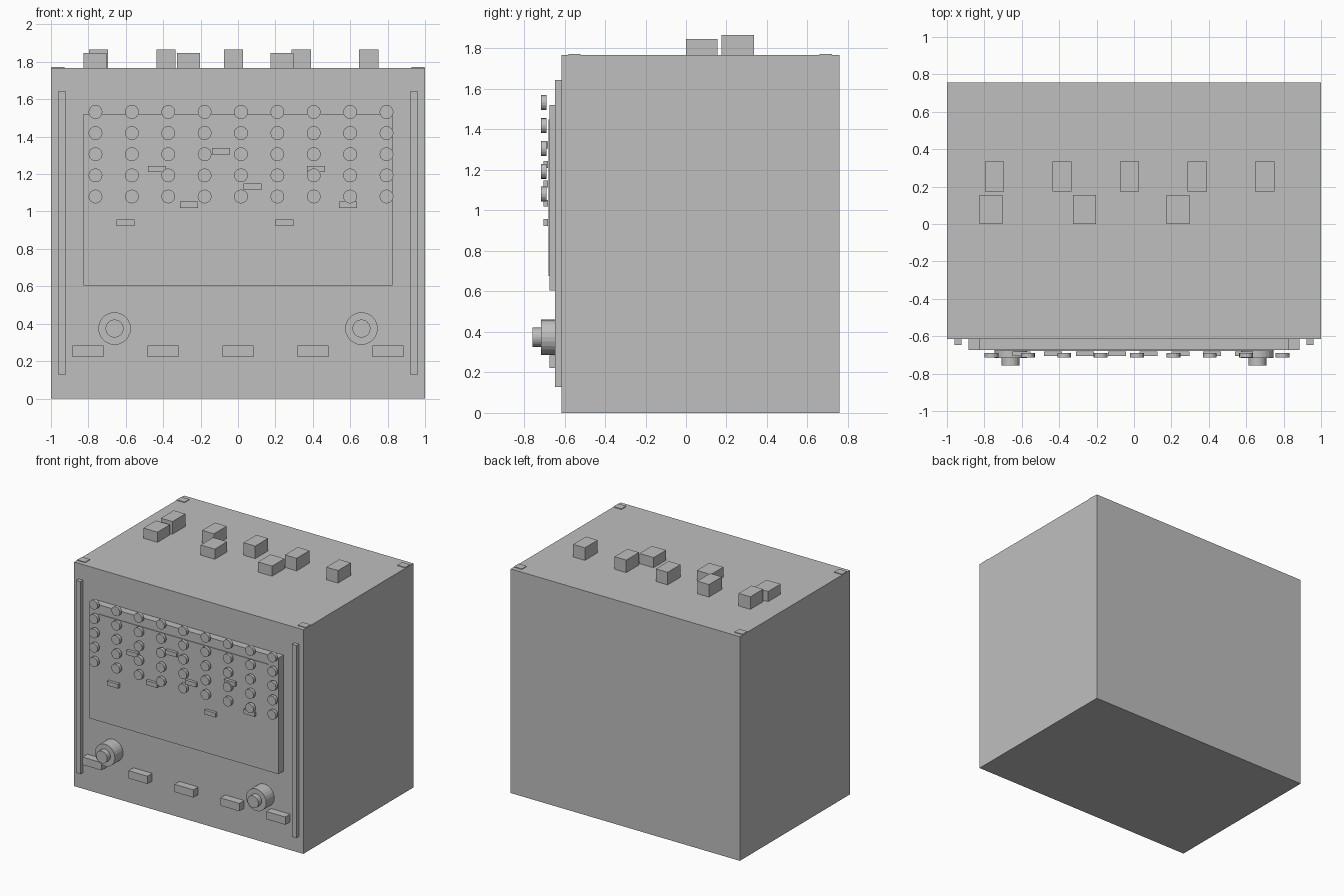
import bpy
import bmesh
from mathutils import Matrix, Vector

old = bpy.data.objects.get("Cube")
if old:
    bpy.data.objects.remove(old, do_unlink=True)

# Single plain colour
grey = bpy.data.materials.new("plain grey")
grey.use_nodes = True
grey.diffuse_color = (0.52, 0.52, 0.52, 1)
grey.node_tree.nodes["Principled BSDF"].inputs["Base Color"].default_value = grey.diffuse_color

BODY_TOP = 1.768
BODY_FRONT = -0.614
BODY_BACK = 0.757
PANEL_FRONT = -0.674


def finish(name, bm):
    mesh = bpy.data.meshes.new(name)
    bm.to_mesh(mesh)
    bm.free()
    mesh.materials.append(grey)
    obj = bpy.data.objects.new(name, mesh)
    bpy.context.collection.objects.link(obj)
    return obj


def box(name, x, y, z):
    """Box from (min, max) pairs on each axis."""
    bm = bmesh.new()
    low, high = (Vector(v) for v in zip(x, y, z))
    size = high - low
    bmesh.ops.create_cube(bm, size=1, matrix=Matrix.Translation((low + high) / 2)
                          @ Matrix.Diagonal((*size, 1)))
    return finish(name, bm)


def disc(name, x, z, radius, front, back, sides):
    """Cylinder whose axis runs front to back."""
    bm = bmesh.new()
    place = Matrix.Translation((x, (front + back) / 2, z)) @ Matrix.Rotation(1.5707963, 4, "X")
    bmesh.ops.create_cone(bm, cap_ends=True, segments=sides, radius1=radius,
                          radius2=radius, depth=back - front, matrix=place)
    return finish(name, bm)


def span(centre, width):
    return (centre - width / 2, centre + width / 2)


# Cabinet and front panel with a thin raised sheet
box("cabinet", (-1, 1), (BODY_FRONT, BODY_BACK), (0, BODY_TOP))
box("front_panel", (-0.825, 0.825), (PANEL_FRONT, BODY_FRONT), (0.605, 1.522))
box("panel_sheet", (-0.74, 0.74), (PANEL_FRONT - 0.005, PANEL_FRONT), (0.675, 1.45))

# Side rails, knobs and top corner plates
for side, sign in (("right", -1), ("left", 1)):
    box(f"{side}_rail", span(sign * 0.942, 0.038), (-0.646, BODY_FRONT), (0.127, 1.645))
    disc(f"{side}_knob_base", sign * 0.66, 0.374, 0.087, -0.716, BODY_FRONT, 24)
    disc(f"{side}_knob_cap", sign * 0.66, 0.374, 0.048, -0.757, -0.716, 24)
    for end, y in (("front", -0.55), ("back", 0.69)):
        box(f"{side}_{end}_corner_plate", span(sign * 0.963, 0.07), span(y, 0.06),
            (BODY_TOP, BODY_TOP + 0.005))

# Grid of round buttons
for row in range(5):
    for col in range(9):
        disc(f"button_{row}_{col}", -0.762 + 0.1945 * col, 1.532 - 0.113 * row,
             0.037, -0.715, -0.69, 16)

# Staggered sliders
for i in range(8):
    height = 0.94 + 0.0957 * (3 * i % 5)
    box(f"slider_{i}", span(-0.602 + 0.17 * i, 0.096), (-0.705, -0.682), span(height, 0.034))

# Lower row of switches
for i in range(5):
    box(f"switch_{i}", span(0.401 * (i - 2), 0.165), (PANEL_FRONT, BODY_FRONT), (0.222, 0.283))

# Two rows of blocks on the top
for i in range(5):
    box(f"tall_block_{i}", span(-0.745 + 0.361 * i, 0.102), (0.175, 0.335), (BODY_TOP, 1.867))
for i in range(3):
    box(f"short_block_{i}", span(-0.764 + 0.5 * i, 0.123), (0, 0.155), (BODY_TOP, 1.848))
